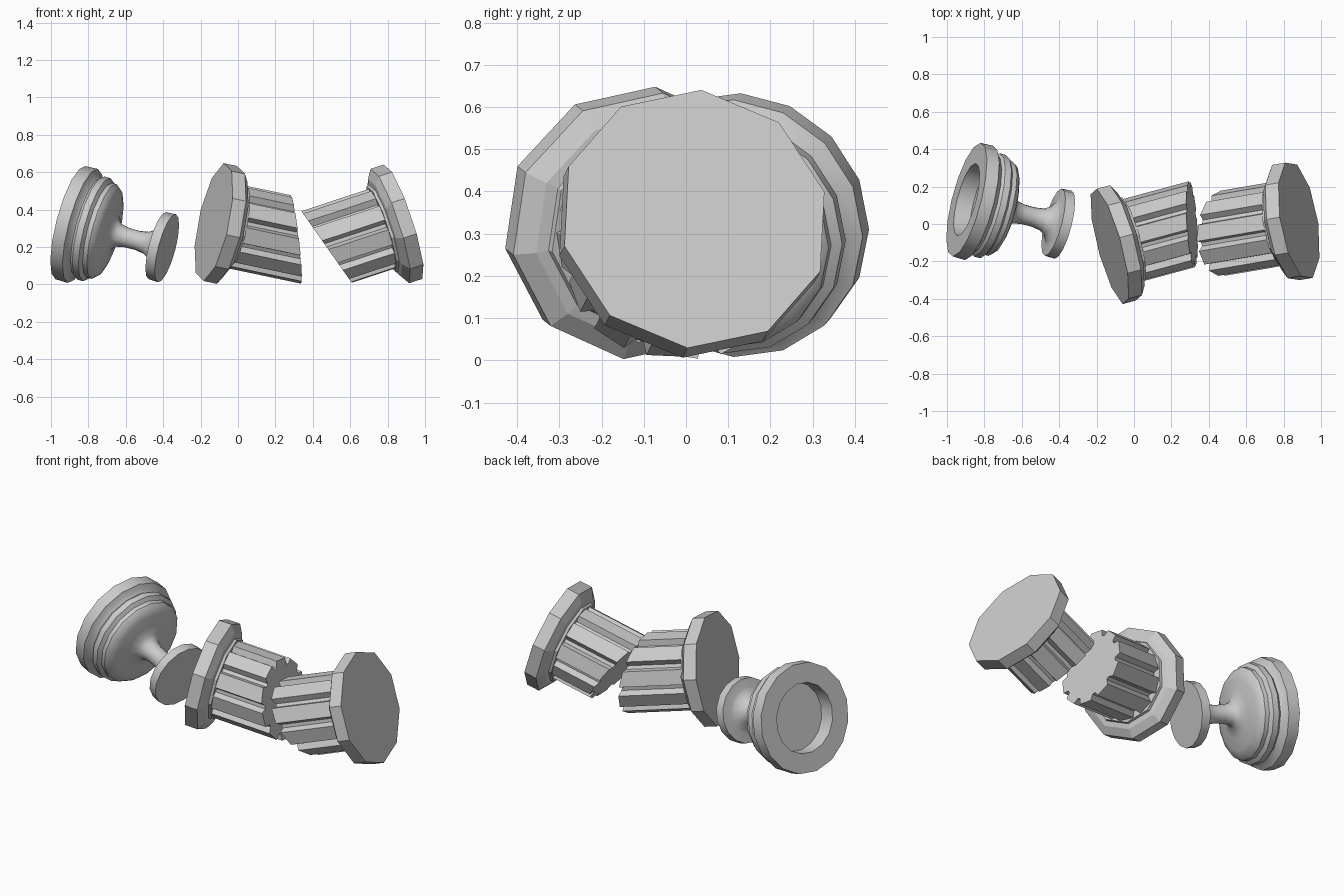
import bpy, bmesh, math
from mathutils import Matrix, Vector

cube = bpy.data.objects.get("Cube")
if cube:
    bpy.data.objects.remove(cube, do_unlink=True)

stone = bpy.data.materials.new("grey_stone")
stone.use_nodes = True
GREY = (0.6, 0.6, 0.6, 1)
stone.diffuse_color = GREY
stone.node_tree.nodes["Principled BSDF"].inputs["Base Color"].default_value = GREY


def frame(origin, axis, up=(0, 0.1, 1)):
    """Matrix whose z runs along the axis and whose x is nearest to up."""
    z = Vector(axis).normalized()
    x = Vector(up)
    x = (x - z * x.dot(z)).normalized()
    y = z.cross(x)
    return Matrix.Translation(origin) @ Matrix((x, y, z)).transposed().to_4x4()


def finish(name, bm, smooth=None):
    bmesh.ops.recalc_face_normals(bm, faces=bm.faces)
    mesh = bpy.data.meshes.new(name)
    bm.to_mesh(mesh)
    bm.free()
    mesh.materials.append(stone)
    obj = bpy.data.objects.new(name, mesh)
    bpy.context.collection.objects.link(obj)
    if smooth:
        bpy.ops.object.select_all(action='DESELECT')
        obj.select_set(True)
        bpy.context.view_layer.objects.active = obj
        bpy.ops.object.shade_smooth_by_angle(angle=math.radians(smooth))
    return obj


def lathe(name, profile, sides, matrix, smooth=None):
    """Closed solid turned from (radius, distance) points."""
    bm = bmesh.new()
    rings = []
    for r, d in profile:
        angles = [2 * math.pi * i / sides for i in range(sides)]
        rings.append([bm.verts.new(matrix @ Vector((r * math.cos(a), r * math.sin(a), d)))
                      for a in angles])
    for a, b in zip(rings, rings[1:]):
        for i in range(sides):
            j = (i + 1) % sides
            bm.faces.new((a[i], a[j], b[j], b[i]))
    bm.faces.new(rings[0])
    bm.faces.new(rings[-1])
    finish(name, bm, smooth)


def fluted_shaft(name, matrix, start, length, cut_point, cut_normal, flutes=10):
    """Prism with grooves, broken off along a slanted plane."""
    bm = bmesh.new()
    step = 360 / flutes
    outline = []
    for i in range(flutes):
        for offset, r in ((-11, 0.226), (11, 0.226), (15, 0.192), (21, 0.192)):
            a = math.radians(i * step + offset)
            outline.append(bm.verts.new((r * math.cos(a), r * math.sin(a), start)))
    face = bm.faces.new(outline)
    new = bmesh.ops.extrude_face_region(bm, geom=[face])["geom"]
    bmesh.ops.translate(bm, vec=(0, 0, length),
                        verts=[v for v in new if isinstance(v, bmesh.types.BMVert)])
    bm.transform(matrix)
    cut = bmesh.ops.bisect_plane(bm, geom=bm.verts[:] + bm.edges[:] + bm.faces[:],
                                 plane_co=cut_point, plane_no=cut_normal, clear_outer=True)
    rim = [e for e in cut["geom_cut"] if isinstance(e, bmesh.types.BMEdge)]
    bmesh.ops.contextual_create(bm, geom=rim)
    finish(name, bm)


# Broken column halves: cap centre, axis from cap into shaft, break plane
BASE = [(0.323, 0), (0.323, 0.075), (0.275, 0.105), (0.245, 0.11), (0.24, 0.125)]
halves = {
    "middle_column": ((-0.13, -0.12, 0.333), (1, 0.27, -0.21),
                      (0.31, 0, 0.24), (1, 0.07, 0.12)),
    "left_column": ((0.882, 0.02, 0.335), (-1, -0.17, -0.33),
                    (0.47, 0, 0.205), (-0.37, 0, -0.26)),
}
for name, (centre, axis, point, normal) in halves.items():
    m = frame(centre, axis)
    lathe(name + "_base", BASE, 10, m)
    fluted_shaft(name + "_shaft", m, 0.1, 0.9, point, normal)

# Goblet lying on its side: hollow rim, stepped bowl, slim stem, round foot
GOBLET = [
    (0.195, 0.09), (0.2, 0), (0.313, 0), (0.315, 0.07), (0.285, 0.085),
    (0.272, 0.1), (0.285, 0.115), (0.285, 0.15), (0.262, 0.165), (0.262, 0.19),
    (0.245, 0.21), (0.205, 0.225), (0.14, 0.235), (0.085, 0.25), (0.062, 0.275),
    (0.053, 0.32), (0.052, 0.38), (0.06, 0.43), (0.08, 0.465), (0.115, 0.488),
    (0.13, 0.492), (0.185, 0.495), (0.188, 0.549),
]
lathe("goblet", GOBLET, 16, frame((-0.895, 0.13, 0.33), (1, -0.26, -0.265), (0, 1, 0)), 35)
